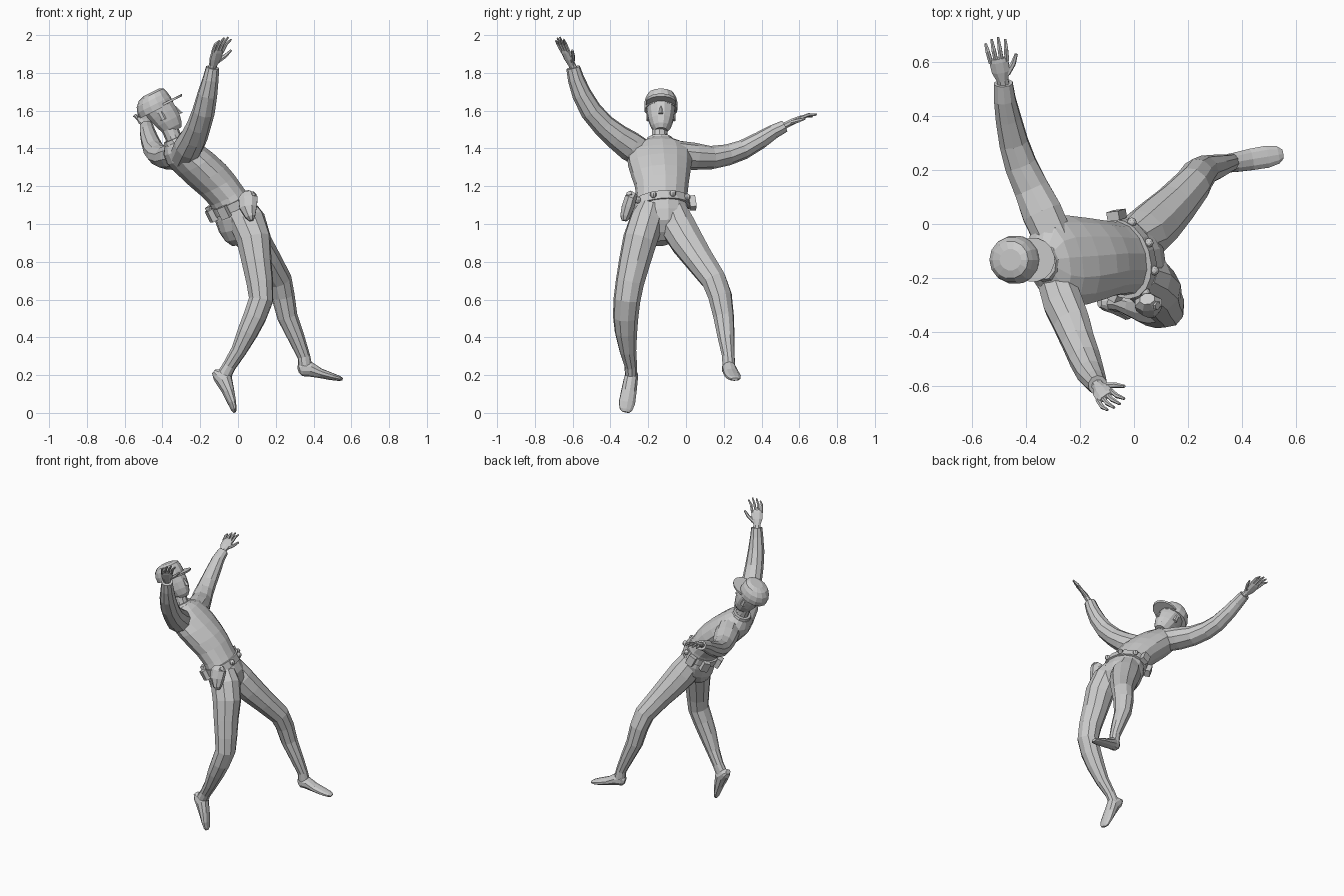
import bpy, bmesh, math
from mathutils import Vector as V

Z = V((0, 0, 1))


def frame(yaw, pitch):
    """side, forward and up axes of a tilted body section (forward is +x)"""
    y, p = math.radians(yaw), math.radians(pitch)
    f0 = V((math.cos(y), math.sin(y), 0))
    s = V((math.sin(y), -math.cos(y), 0))
    return s, f0 * math.cos(p) + Z * math.sin(p), Z * math.cos(p) - f0 * math.sin(p)


def loft(name, rings, n=10):
    """rings: (centre, half width, half depth, side axis, forward axis)"""
    bm = bmesh.new()
    rows = []
    for c, a, b, s, f in rings:
        rows.append([bm.verts.new(V(c) + s * (a * math.cos(t)) + f * (b * math.sin(t)))
                     for t in (2 * math.pi * (i + .5) / n for i in range(n))])
    for r, q in zip(rows, rows[1:]):
        for i in range(n):
            j = (i + 1) % n
            bm.faces.new((r[i], r[j], q[j], q[i]))
    bm.faces.new(rows[0][::-1])
    bm.faces.new(rows[-1])
    bmesh.ops.recalc_face_normals(bm, faces=bm.faces)
    me = bpy.data.meshes.new(name)
    bm.to_mesh(me)
    bm.free()
    ob = bpy.data.objects.new(name, me)
    bpy.context.collection.objects.link(ob)
    return ob


def tube(name, pts, side, n=10):
    """pts: (x, y, z, half width, half depth); sections follow the path"""
    rings = []
    for i, p in enumerate(pts):
        t = V(pts[min(i + 1, len(pts) - 1)][:3]) - V(pts[max(i - 1, 0)][:3])
        t.normalize()
        s = V(side)
        s = (s - t * s.dot(t)).normalized()
        rings.append((p[:3], p[3], p[4], s, t.cross(s)))
    return loft(name, rings, n)


def section(rows, yaw, pitch):
    s, f, u = frame(yaw, pitch)
    return [((x, y, z), a, b, s, f) for x, y, z, a, b in rows]


# torso (jacket)
loft("torso", section([
    (-.035, -.12, 1.10, .14, .105), (-.065, -.12, 1.15, .138, .10),
    (-.115, -.12, 1.21, .145, .107), (-.165, -.125, 1.26, .158, .113),
    (-.23, -.13, 1.32, .172, .112), (-.285, -.133, 1.37, .175, .105),
    (-.318, -.133, 1.41, .15, .088), (-.34, -.133, 1.44, .075, .06)], 12, 30), 14)
# hips
loft("hips", section([
    (-.035, -.12, 1.11, .138, .103), (-.012, -.118, 1.05, .145, .115),
    (.005, -.118, .99, .135, .112), (.01, -.12, .935, .09, .085),
    (.012, -.12, .90, .045, .05)], 18, 18), 14)

# belt with studs, pouches
bs, bf, bu = frame(18, 27)
bc = V((-.04, -.12, 1.11))
loft("belt", [(bc + bu * h, .152, .117, bs, bf) for h in (-.025, .02)], 18)


def on_belt(deg, out=1.0, h=0.0):
    t = math.radians(deg)
    return bc + bs * (.152 * out * math.cos(t)) + bf * (.117 * out * math.sin(t)) + bu * h


for deg in (20, 60, 100, 140):
    bpy.ops.mesh.primitive_uv_sphere_add(segments=8, ring_count=6, radius=.018,
                                         location=on_belt(deg, 1.02))
    bpy.context.object.name = "belt_stud"
for deg in (170, 215, 270, 315):
    t = math.radians(deg)
    out = (bs * math.cos(t) + bf * math.sin(t)).normalized()
    lat = bu.cross(out)
    loft("belt_pouch", [(on_belt(deg, 1.08, h), .035, .024, lat, out)
                        for h in (-.04, .025)], 4)
# holster with pistol grip
tube("holster", [(.045, -.27, 1.165, .03, .025), (.05, -.285, 1.14, .055, .034),
                 (.05, -.30, 1.09, .05, .036), (.062, -.315, 1.04, .028, .028),
                 (.068, -.318, 1.02, .012, .016)], (1, 0, 0), 8)
tube("pistol_grip", [(.05, -.285, 1.13, .02, .016), (.085, -.295, 1.165, .016, .014)],
     (0, 1, 0), 6)

# legs
tube("right_leg", [
    (.01, -.18, 1.08, .075, .085), (.045, -.20, 1.02, .092, .098), (.08, -.235, .92, .092, .093),
    (.095, -.265, .80, .084, .08), (.112, -.29, .69, .076, .072), (.118, -.305, .60, .072, .066),
    (.085, -.312, .51, .068, .062), (.048, -.31, .43, .06, .056), (.0, -.30, .33, .045, .042),
    (-.05, -.285, .25, .034, .036), (-.078, -.283, .20, .032, .04)], (.2, -1, 0))
tube("left_leg", [
    (-.015, -.06, 1.06, .08, .085), (.035, -.03, .98, .097, .095), (.085, .015, .905, .094, .088),
    (.15, .08, .81, .082, .075), (.215, .155, .705, .07, .066), (.235, .188, .62, .066, .06),
    (.258, .207, .51, .056, .054), (.305, .22, .40, .046, .044),
    (.345, .232, .30, .034, .034), (.355, .235, .23, .034, .04)], (.5, -.85, 0))
# shoes
tube("right_shoe", [
    (-.132, -.28, .222, .022, .014), (-.112, -.28, .206, .034, .034), (-.078, -.285, .178, .038, .047),
    (-.055, -.295, .115, .042, .033), (-.035, -.305, .055, .045, .022),
    (-.025, -.31, .02, .036, .014), (-.02, -.312, .006, .02, .007)], (.2, -1, 0))
tube("left_shoe", [
    (.318, .225, .232, .02, .022), (.335, .23, .236, .034, .04), (.375, .237, .234, .038, .04),
    (.43, .247, .212, .042, .026), (.49, .257, .195, .043, .02),
    (.53, .264, .185, .034, .014), (.548, .267, .18, .018, .008)], (.2, -1, 0))

# sleeves
tube("right_sleeve", [
    (-.295, -.20, 1.36, .07, .075), (-.265, -.29, 1.415, .077, .08), (-.235, -.36, 1.465, .072, .07),
    (-.21, -.43, 1.525, .064, .062), (-.185, -.495, 1.60, .06, .058),
    (-.165, -.545, 1.69, .053, .052), (-.148, -.575, 1.77, .043, .044),
    (-.138, -.59, 1.83, .036, .037)], (1, 0, .2))
tube("left_sleeve", [
    (-.30, -.05, 1.37, .075, .075), (-.345, .05, 1.36, .078, .072), (-.385, .14, 1.353, .068, .062),
    (-.425, .23, 1.368, .062, .056), (-.45, .31, 1.395, .056, .052),
    (-.47, .40, 1.445, .049, .046), (-.483, .47, 1.49, .042, .038),
    (-.488, .53, 1.52, .036, .032)], (1, 0, 0))


# hands with four fingers and a thumb
def hand(name, wrist, tip, lateral, curl):
    w, d = V(wrist), V(tip) - V(wrist)
    L = d.length
    d.normalize()
    s = V(lateral)
    s = (s - d * s.dot(d)).normalized()
    k = V(curl)
    k = (k - d * k.dot(d)).normalized()

    def at(l, x, c=0):
        return tuple(w + d * (l * L) + s * x + k * c)

    tube(name + "_palm", [at(-.12, 0) + (.024, .02), at(.05, 0) + (.023, .018),
                          at(.25, 0) + (.036, .018), at(.48, 0) + (.038, .014),
                          at(.56, 0) + (.034, .01)], s, 8)
    for i, reach in enumerate((.9, .98, 1.0, .93)):
        x = -.03 + .02 * i
        tube(name + "_finger", [at(.48, x) + (.0095, .0095), at(.75, x * 1.15, .004) + (.009, .009),
                                at(reach, x * 1.25, .02) + (.005, .005)], s, 6)
    tube(name + "_thumb", [at(.18, .022) + (.013, .012), at(.36, .05, .008) + (.011, .01),
                           at(.56, .068, .014) + (.006, .006)], k, 6)


hand("right_hand", (-.138, -.592, 1.835), (-.085, -.67, 1.995), (.75, .55, 0), (1, 0, 0))
hand("left_hand", (-.49, .535, 1.525), (-.52, .69, 1.60), (1, 0, 0), (0, .3, -1))

# neck and collar
tube("neck", [(-.325, -.133, 1.41, .046, .046), (-.35, -.132, 1.47, .042, .043),
              (-.375, -.13, 1.53, .042, .045)], (0, 1, 0))
loft("collar", section([(-.325, -.133, 1.42, .085, .066), (-.345, -.133, 1.455, .068, .058)],
                       8, 25), 10)

# head and cap share one tilted frame
hs, hf, hu = frame(0, 26.5)
ho = V((-.44, -.125, 1.615))


def head_rings(rows):
    return [(ho + hf * f + hu * u, a, b, hs, hf) for f, u, a, b in rows]


loft("head", head_rings([(.035, -.152, .035, .042), (.032, -.13, .052, .06),
                         (.028, -.09, .066, .073), (.022, -.045, .074, .08),
                         (.012, .01, .078, .085)]), 12)
loft("nose", head_rings([(.098, -.085, .014, .02), (.096, -.07, .011, .015),
                         (.09, -.035, .007, .009)]), 6)
for y in (-.07, .07):
    tube("ear", [tuple(ho + hf * .01 + hu * u + hs * y) + (.008, .016) for u in (-.075, -.03)],
         hs, 6)
loft("cap_crown", head_rings([(0, -.012, .088, .098), (0, .02, .09, .098), (.003, .05, .084, .09),
                              (.012, .074, .07, .074), (.018, .085, .04, .045)]), 14)
loft("cap_bill", head_rings([(.07, -.006, .082, .085), (.072, .006, .082, .09)]), 16)

# centre the whole figure and rest it on the ground
bpy.context.view_layer.update()
obs = [o for o in bpy.context.scene.objects if o.type == 'MESH']
pts = [o.matrix_world @ v.co for o in obs for v in o.data.vertices]
lo = V([min(p[i] for p in pts) for i in range(3)])
hi = V([max(p[i] for p in pts) for i in range(3)])
for o in obs:
    o.location -= V(((lo.x + hi.x) / 2, (lo.y + hi.y) / 2, lo.z))
